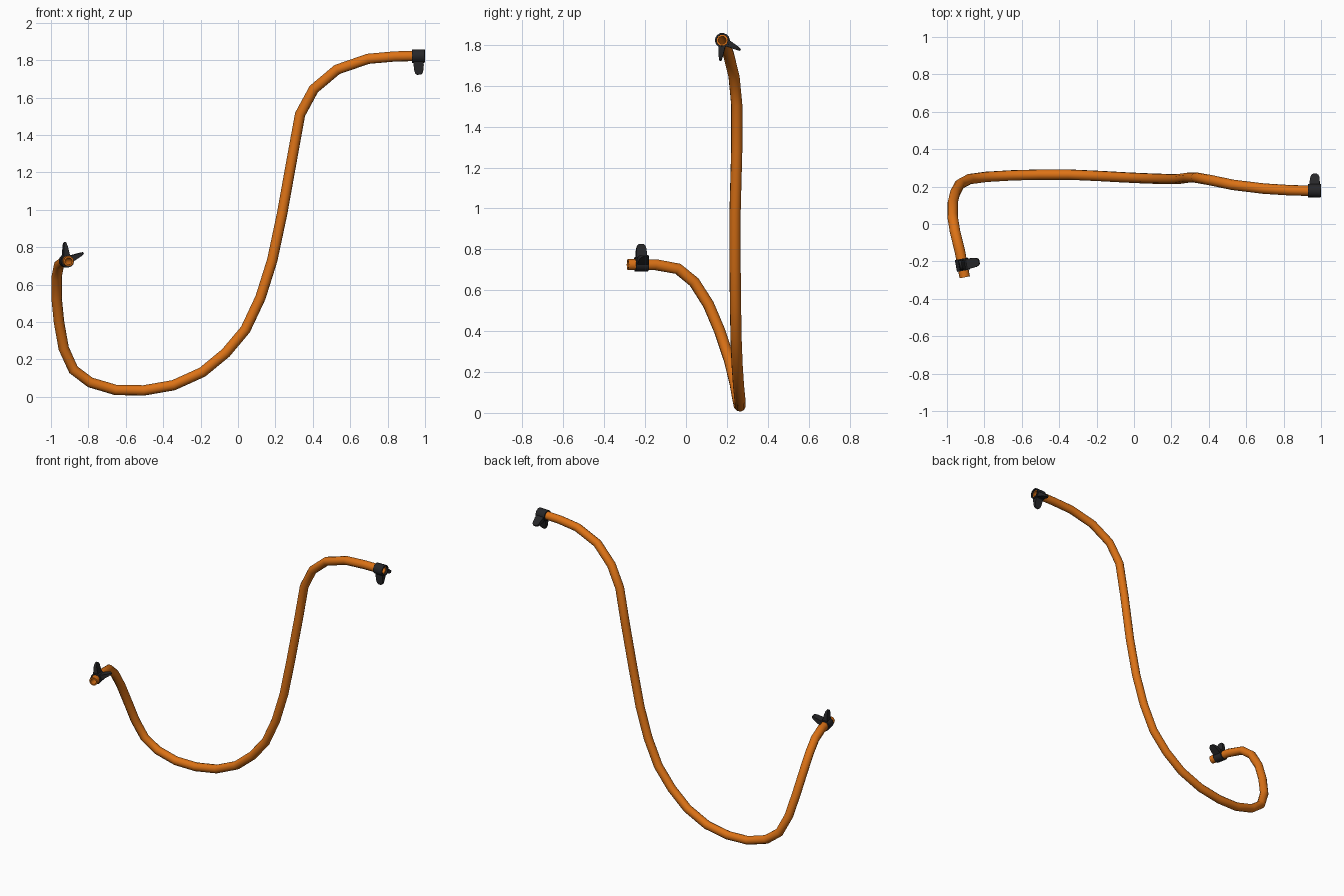
import bpy, bmesh, math
from mathutils import Vector, Matrix

if "Cube" in bpy.data.objects:
    bpy.data.objects.remove(bpy.data.objects["Cube"])


def material(name, rgb):
    m = bpy.data.materials.new(name)
    m.diffuse_color = (*rgb, 1)
    m.use_nodes = True
    m.node_tree.nodes["Principled BSDF"].inputs["Base Color"].default_value = m.diffuse_color
    return m


ORANGE = material("orange_rubber", (0.72, 0.17, 0.008))
BLACK = material("black_metal", (0.02, 0.02, 0.022))


def finish(bm, name, mat, angle):
    bmesh.ops.recalc_face_normals(bm, faces=bm.faces)
    me = bpy.data.meshes.new(name)
    bm.to_mesh(me)
    bm.free()
    me.materials.append(mat)
    ob = bpy.data.objects.new(name, me)
    bpy.context.collection.objects.link(ob)
    bpy.ops.object.select_all(action='DESELECT')
    ob.select_set(True)
    bpy.context.view_layer.objects.active = ob
    bpy.ops.object.shade_smooth_by_angle(angle=math.radians(angle))
    return ob


def bridge(bm, a, b):
    for i in range(len(a)):
        j = (i + 1) % len(a)
        bm.faces.new((a[i], a[j], b[j], b[i]))


# Hose centre line
PATH = [Vector(p) for p in (
    (-0.905, -0.285, 0.725), (-0.93, -0.15, 0.725), (-0.957, -0.04, 0.705),
    (-0.97, 0.04, 0.64), (-0.97, 0.11, 0.53), (-0.957, 0.165, 0.40),
    (-0.932, 0.212, 0.26), (-0.88, 0.24, 0.145), (-0.79, 0.252, 0.077),
    (-0.655, 0.26, 0.037), (-0.505, 0.264, 0.034), (-0.345, 0.264, 0.062),
    (-0.19, 0.257, 0.132), (-0.065, 0.25, 0.235), (0.04, 0.245, 0.36),
    (0.12, 0.242, 0.53), (0.183, 0.24, 0.73), (0.236, 0.24, 0.98),
    (0.29, 0.248, 1.28), (0.332, 0.248, 1.51), (0.405, 0.235, 1.645),
    (0.53, 0.209, 1.75), (0.695, 0.189, 1.807), (0.84, 0.18, 1.82),
    (0.988, 0.177, 1.823))]
SIDES, R, BORE = 10, 0.028, 0.019


def hose():
    bm = bmesh.new()
    outer, inner = [], []
    n = len(PATH)
    prev = (PATH[1] - PATH[0]).normalized()
    side = prev.cross(Vector((0, 0, 1))).normalized()
    for i, p in enumerate(PATH):
        t0 = (p - PATH[i - 1]).normalized() if i else prev
        t1 = (PATH[i + 1] - p).normalized() if i < n - 1 else t0
        t = (t0 + t1).normalized()
        side = (prev.rotation_difference(t) @ side).normalized()
        up = t.cross(side)
        prev = t
        for rings, r in ((outer, R), (inner, BORE)):
            rings.append([bm.verts.new(p + r * (side * math.cos(a) + up * math.sin(a)))
                          for a in (math.tau * k / SIDES for k in range(SIDES))])
    for rings in (outer, inner):
        for a, b in zip(rings, rings[1:]):
            bridge(bm, a, b)
    bridge(bm, outer[0], inner[0])
    bridge(bm, outer[-1], inner[-1])
    finish(bm, "hose", ORANGE, 50)


def clamp(name, centre, axis, tab_dirs, length):
    axis, centre = Vector(axis).normalized(), Vector(centre)
    # Band around the hose
    bm = bmesh.new()
    u = axis.cross(Vector((0, 1, 0.3))).normalized()
    v = axis.cross(u)
    loops = []
    for r, h in ((0.036, -0.5), (0.036, 0.5), (0.0275, 0.5), (0.0275, -0.5)):
        loops.append([bm.verts.new(centre + axis * h * length
                      + r * (u * math.cos(a) + v * math.sin(a)))
                      for a in (math.tau * k / 14 for k in range(14))])
    for i in range(4):
        bridge(bm, loops[i], loops[(i + 1) % 4])
    finish(bm, name + "_band", BLACK, 40)
    # Two pinch tabs, thinning to a rounded tip
    for k, d in enumerate(tab_dirs):
        bm = bmesh.new()
        d = Vector(d)
        d = (d - axis * d.dot(axis)).normalized()
        w = axis.cross(d)
        rings = []
        for dist, half, thick in ((0.029, 0.027, 0.017), (0.05, 0.027, 0.014),
                                  (0.078, 0.024, 0.010), (0.093, 0.019, 0.007),
                                  (0.100, 0.010, 0.005)):
            rings.append([bm.verts.new(centre + d * dist + axis * half * a + w * thick * b)
                          for a, b in ((-1, -1), (1, -1), (1, 1), (-1, 1))])
        for a, b in zip(rings, rings[1:]):
            bridge(bm, a, b)
        bm.faces.new(rings[0])
        bm.faces.new(rings[-1])
        finish(bm, f"{name}_tab_{k + 1}", BLACK, 40)


hose()
clamp("lower_clamp", (-0.917, -0.218, 0.727), (-0.18, 0.98, 0),
      ((-0.01, 0, 0.1), (0.09, 0.016, 0.042)), 0.064)
clamp("upper_clamp", (0.965, 0.178, 1.822), (1, -0.02, 0.02),
      ((0, 0.088, -0.046), (0, -0.01, -0.1)), 0.068)
